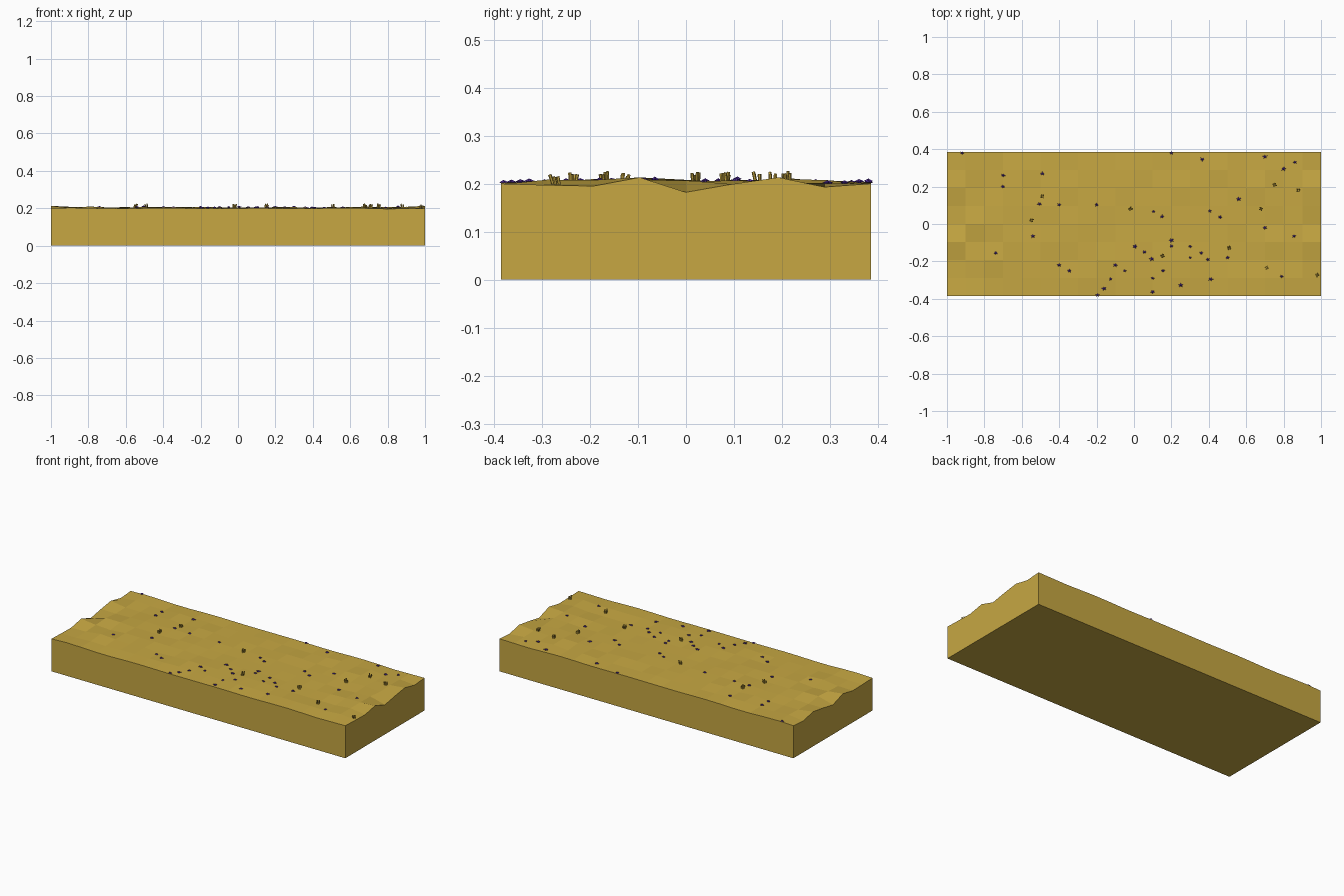
import bpy, bmesh, random
from math import cos, sin, pi
from mathutils import Vector, Matrix

if "Cube" in bpy.data.objects:
    bpy.data.objects.remove(bpy.data.objects["Cube"])

random.seed(7)
W, D, NX, NY = 1.0, 0.385, 20, 8


def material(name, col):
    m = bpy.data.materials.new(name)
    m.diffuse_color = (*col, 1)
    m.use_nodes = True
    m.node_tree.nodes["Principled BSDF"].inputs["Base Color"].default_value = m.diffuse_color
    return m


def finish(bm, name, mat):
    bmesh.ops.recalc_face_normals(bm, faces=bm.faces)
    me = bpy.data.meshes.new(name)
    bm.to_mesh(me)
    bm.free()
    ob = bpy.data.objects.new(name, me)
    bpy.context.collection.objects.link(ob)
    me.materials.append(mat)
    return ob


sand = material("sand", (0.57, 0.39, 0.055))
purple = material("purple", (0.10, 0.03, 0.42))

# uneven surface heights on a coarse grid; the ends follow a wavier profile
END = [0.2, 0.197, 0.195, 0.213, 0.182, 0.199, 0.213, 0.193, 0.2]
H = []
for i in range(NX + 1):
    e = abs(i - NX / 2) / (NX / 2)
    col = []
    for j in range(NY + 1):
        h = 0.203 + random.uniform(-1, 1) * (0.003 + 0.005 * e)
        if j in (0, NY):
            h = 0.2 + 0.004 * sin(i * 1.3) * e
        if i in (0, NX):
            h = END[j]
        col.append(h)
    H.append(col)


def ground(x, y):
    u = min(max((x + W) / (2 * W) * NX, 0), NX - 1e-4)
    v = min(max((y + D) / (2 * D) * NY, 0), NY - 1e-4)
    i, j = int(u), int(v)
    u, v = u - i, v - j
    return ((H[i][j] * (1 - u) + H[i + 1][j] * u) * (1 - v)
            + (H[i][j + 1] * (1 - u) + H[i + 1][j + 1] * u) * v)


# slab with rough top, straight sides and flat base
bm = bmesh.new()
grid = [[bm.verts.new((-W + 2 * W * i / NX, -D + 2 * D * j / NY, H[i][j]))
         for j in range(NY + 1)] for i in range(NX + 1)]
for i in range(NX):
    for j in range(NY):
        bm.faces.new((grid[i][j], grid[i + 1][j], grid[i + 1][j + 1], grid[i][j + 1]))
c = [bm.verts.new((x, y, 0)) for x, y in ((-W, -D), (W, -D), (W, D), (-W, D))]
bm.faces.new(c[::-1])
rims = ([r[0] for r in grid], grid[NX], [r[NY] for r in grid][::-1], grid[0][::-1])
for k, rim in enumerate(rims):
    bm.faces.new([c[k], c[(k + 1) % 4]] + rim[::-1])
finish(bm, "sand_slab", sand)

# tufts of short stalks
TUFTS = [(-.49, .15), (-.55, .02), (-.02, .08), (.15, -.17), (.51, -.13),
         (.68, .08), (.75, .21), (.88, .18), (.71, -.235), (.98, -.27)]
bm = bmesh.new()
for x, y in TUFTS:
    lean = Vector((random.uniform(-.25, .25), random.uniform(-.25, .25), 1))
    a0 = random.uniform(0, pi)
    for k in range(4):
        a = a0 + k * pi / 2
        h = random.uniform(0.018, 0.026)
        p = Vector((x + .006 * cos(a), y + .006 * sin(a), 0))
        p.z = ground(x, y) - 0.003
        d = (lean + Vector((cos(a), sin(a), 0)) * .1).normalized()
        rot = d.to_track_quat('Z', 'Y').to_matrix().to_4x4()
        bmesh.ops.create_cone(bm, cap_ends=True, segments=6, radius1=.0035,
                              radius2=.0035, depth=h,
                              matrix=Matrix.Translation(p + d * h / 2) @ rot)
finish(bm, "stalk_tufts", sand)

# small purple star-shaped growths
STARS = [(-.92, .38), (-.7, .26), (-.7, .2), (-.49, .27), (-.505, .107), (-.4, .103),
         (-.2, .103), (-.54, -.065), (-.74, -.155), (-.4, -.22), (-.345, -.25),
         (.2, .38), (.365, .345), (.7, .36), (.86, .33), (.8, .295), (.105, .067),
         (.15, .04), (.405, .07), (.46, .037), (.56, .133), (.7, -.02), (.855, -.065),
         (.2, -.087), (.005, -.12), (.055, -.15), (.095, -.187), (.155, -.25),
         (.2, -.118), (.3, -.12), (.3, -.18), (.36, -.155), (.395, -.19), (.5, -.18),
         (.41, -.295), (.25, -.327), (.1, -.29), (.1, -.363), (-.05, -.25),
         (-.1, -.22), (-.125, -.295), (-.16, -.345), (-.195, -.38), (.79, -.28)]
bm = bmesh.new()
for x, y in STARS:
    r, a0, z = random.uniform(.010, .015), random.uniform(0, pi), ground(x, y)
    top = bm.verts.new((x, y, z + .008))
    low = bm.verts.new((x, y, z - .002))
    ring = []
    for k in range(10):
        a, s = a0 + k * pi / 5, r if k % 2 == 0 else r * .4
        ring.append(bm.verts.new((x + s * cos(a), y + s * .8 * sin(a), z + .003)))
    for k in range(10):
        p, q = ring[k], ring[(k + 1) % 10]
        bm.faces.new((p, q, top))
        bm.faces.new((q, p, low))
finish(bm, "purple_stars", purple)
